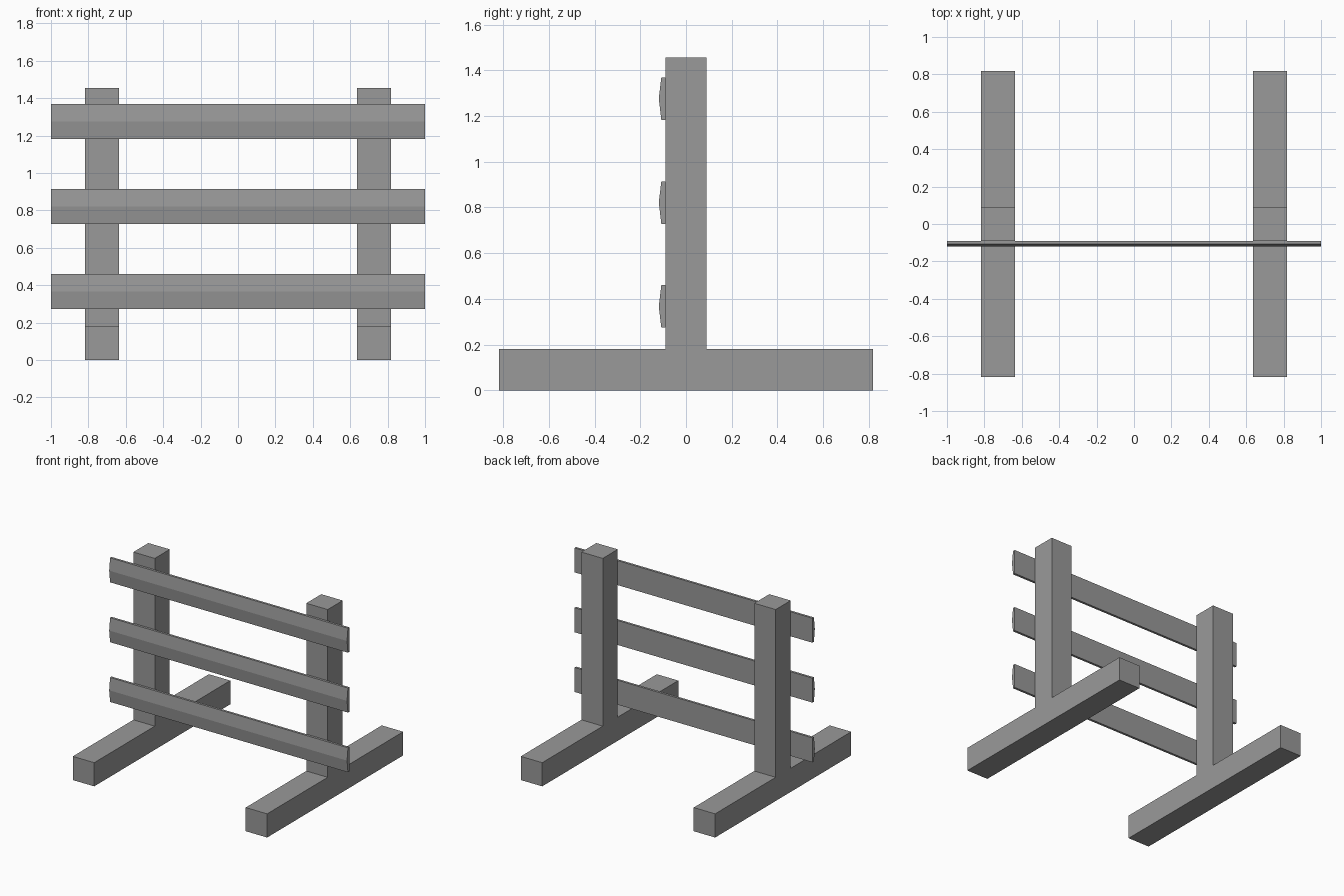
import bpy
import bmesh
from mathutils import Vector

cube = bpy.data.objects.get("Cube")
if cube:
    bpy.data.objects.remove(cube, do_unlink=True)

grey = bpy.data.materials.new("plain grey")
grey.use_nodes = True
colour = (0.32, 0.32, 0.32, 1)
grey.diffuse_color = colour
grey.node_tree.nodes["Principled BSDF"].inputs["Base Color"].default_value = colour


def extrude_along_x(name, profile, x_mid, length):
    """Extrude a closed (y, z) profile along x."""
    bm = bmesh.new()
    start = x_mid - length / 2
    face = bm.faces.new([bm.verts.new((start, y, z)) for y, z in profile])
    result = bmesh.ops.extrude_face_region(bm, geom=[face])
    verts = [v for v in result["geom"] if isinstance(v, bmesh.types.BMVert)]
    bmesh.ops.translate(bm, verts=verts, vec=Vector((length, 0, 0)))
    bmesh.ops.recalc_face_normals(bm, faces=bm.faces)
    mesh = bpy.data.meshes.new(name)
    bm.to_mesh(mesh)
    bm.free()
    mesh.materials.append(grey)
    obj = bpy.data.objects.new(name, mesh)
    bpy.context.collection.objects.link(obj)
    return obj


BEAM = 0.18
HALF = BEAM / 2
FOOT = 0.817
HEIGHT = 1.455

# Upright post and long foot as one inverted T on each side
half_t = [(FOOT, 0), (FOOT, BEAM), (HALF, BEAM), (HALF, HEIGHT)]
t_profile = half_t + [(-y, z) for y, z in reversed(half_t)]
for side, x in (("left", 0.727), ("right", -0.727)):
    extrude_along_x(side + "_post_and_foot", t_profile, x, BEAM)

# Three rails with a shallow ridge along the front
for name, z in (("lower", 0.367), ("middle", 0.821), ("upper", 1.276)):
    top, bottom = z + 0.093, z - 0.093
    rail = [(-HALF, bottom), (-HALF, top), (-0.108, top),
            (-0.119, z), (-0.108, bottom)]
    extrude_along_x(name + "_rail", rail, 0, 2)
